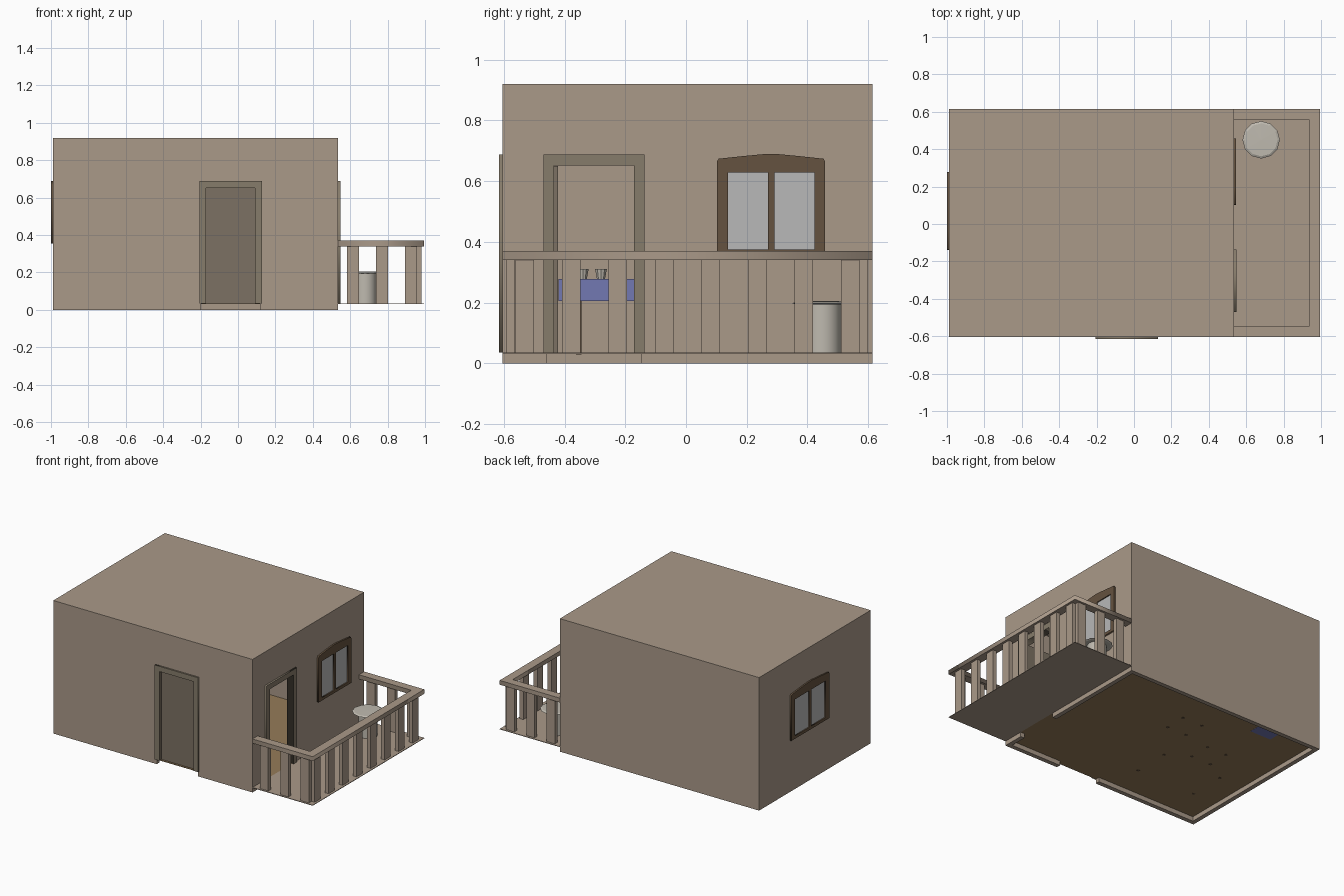
import bpy, bmesh, math
from mathutils import Matrix, Vector

if "Cube" in bpy.data.objects:
    bpy.data.objects.remove(bpy.data.objects["Cube"])


def mat(name, r, g, b):
    m = bpy.data.materials.new(name)
    m.diffuse_color = (r, g, b, 1)
    m.use_nodes = True
    m.node_tree.nodes["Principled BSDF"].inputs["Base Color"].default_value = m.diffuse_color
    return m


PLASTER = mat("plaster", 0.40, 0.32, 0.25)
TRIM = mat("trim", 0.24, 0.20, 0.145)
PANEL = mat("door_panel", 0.20, 0.165, 0.125)
DARK = mat("dark_wood", 0.13, 0.085, 0.05)
WOOD = mat("floor_wood", 0.30, 0.20, 0.10)
GLASS = mat("glass", 0.48, 0.48, 0.48)
STONE = mat("pale_stone", 0.52, 0.49, 0.43)
BLUE = mat("blue_cloth", 0.17, 0.19, 0.45)


def finish(name, bm, m):
    me = bpy.data.meshes.new(name)
    bm.to_mesh(me)
    bm.free()
    ob = bpy.data.objects.new(name, me)
    bpy.context.collection.objects.link(ob)
    if m:
        me.materials.append(m)
    return ob


def box(name, x0, x1, y0, y1, z0, z1, m=None):
    bm = bmesh.new()
    bmesh.ops.create_cube(bm, size=1)
    for v in bm.verts:
        v.co = (x0 if v.co.x < 0 else x1, y0 if v.co.y < 0 else y1, z0 if v.co.z < 0 else z1)
    return finish(name, bm, m)


def lathe(name, profile, centre, sides, m=None):
    """Spin an (r, z) profile around a vertical axis."""
    bm = bmesh.new()
    vs = [bm.verts.new((r, 0, z)) for r, z in profile]
    es = [bm.edges.new(p) for p in zip(vs, vs[1:])]
    bmesh.ops.spin(bm, geom=vs + es, cent=(0, 0, 0), axis=(0, 0, 1),
                   angle=2 * math.pi, steps=sides, use_merge=False)
    bmesh.ops.remove_doubles(bm, verts=bm.verts, dist=1e-4)
    bmesh.ops.recalc_face_normals(bm, faces=bm.faces)
    ob = finish(name, bm, m)
    ob.location = centre
    return ob


def activate(ob):
    bpy.ops.object.select_all(action='DESELECT')
    ob.select_set(True)
    bpy.context.view_layer.objects.active = ob


def plate(name, loops, thick, place, m):
    """Flat outline with optional holes, extruded both ways about the placing plane."""
    cu = bpy.data.curves.new(name, 'CURVE')
    cu.dimensions = '2D'
    cu.fill_mode = 'BOTH'
    cu.extrude = thick / 2
    for pts in loops:
        s = cu.splines.new('POLY')
        s.points.add(len(pts) - 1)
        for p, (u, v) in zip(s.points, pts):
            p.co = (u, v, 0, 1)
        s.use_cyclic_u = True
    ob = bpy.data.objects.new(name, cu)
    bpy.context.collection.objects.link(ob)
    ob.matrix_world = place
    cu.materials.append(m)
    activate(ob)
    bpy.ops.object.convert(target='MESH')
    return ob


def facing(u, w, origin):
    """Placement with local x along u, local y up, local z along w."""
    r = Matrix((Vector(u), Vector((0, 0, 1)), Vector(w))).transposed()
    return Matrix.Translation(origin) @ r.to_4x4()


def rect(u0, u1, v0, v1):
    return [(u0, v0), (u1, v0), (u1, v1), (u0, v1)]


# house shell: hollow block, open below, with two doorways
shell = box("house_shell", -0.99, 0.535, -0.605, 0.615, 0, 0.92, PLASTER)
cutters = [box("cut_room", -0.96, 0.505, -0.575, 0.585, -0.1, 0.89),
           box("cut_front_door", -0.198, 0.118, -0.7, -0.5, -0.1, 0.67),
           box("cut_side_door", 0.45, 0.6, -0.457, -0.148, -0.1, 0.67)]
for c in cutters:
    c.hide_render = True
    md = shell.modifiers.new("cut", 'BOOLEAN')
    md.operation = 'DIFFERENCE'
    md.solver = 'EXACT'
    md.object = c
    activate(shell)
    bpy.ops.object.modifier_apply(modifier=md.name)
    bpy.data.objects.remove(c)

# floors
box("room_floor", -0.962, 0.507, -0.577, 0.587, 0.031, 0.035, WOOD)
box("front_threshold", -0.198, 0.118, -0.605, -0.577, 0.031, 0.035, WOOD)
box("side_threshold", 0.507, 0.535, -0.457, -0.148, 0.031, 0.035, WOOD)
box("balcony_floor", 0.535, 0.995, -0.605, 0.615, 0.031, 0.035, PLASTER)


# door frames
def door_frame(name, place):
    w, t = 0.167, 0.036
    pts = [(-w, 0.035), (-w + t, 0.035), (-w + t, 0.652), (w - t, 0.652),
           (w - t, 0.035), (w, 0.035), (w, 0.688), (-w, 0.688)]
    plate(name, [pts], 0.052, place, TRIM)


door_frame("front_door_frame", facing((1, 0, 0), (0, -1, 0), (-0.04, -0.59, 0)))
door_frame("side_door_frame", facing((0, 1, 0), (1, 0, 0), (0.521, -0.303, 0)))
box("front_door", -0.175, 0.095, -0.592, -0.575, 0.035, 0.655, PANEL)
box("open_side_door", 0.24, 0.51, -0.436, -0.421, 0.036, 0.65, PANEL)


# windows: shallow arched frame, two panes
def window(name, half, place):
    top = [(1, 0.31), (0.97, 0.319), (0.5, 0.328), (0.08, 0.335)]
    outline = [(-half, 0), (half, 0)] + [(half * a, z) for a, z in top]
    outline += [(-half * a, z) for a, z in reversed(top)]
    b, mid = half * 0.8, half * 0.06
    holes = [rect(-b, -mid, 0.02, 0.273), rect(mid, b, 0.02, 0.273)]
    plate(name + "_frame", [outline] + holes, 0.05, place, DARK)
    plate(name + "_glass", [rect(-b - 0.01, b + 0.01, 0.01, 0.28)], 0.036, place, GLASS)


window("side_window", 0.178, facing((0, 1, 0), (1, 0, 0), (0.521, 0.28, 0.355)))
window("left_window", 0.208, facing((0, -1, 0), (-1, 0, 0), (-0.975, 0.069, 0.355)))

# balcony railing: one U-shaped top rail and flat balusters
rail = [(0.535, -0.605), (0.995, -0.605), (0.995, 0.615), (0.535, 0.615),
        (0.535, 0.558), (0.935, 0.558), (0.935, -0.548), (0.535, -0.548)]
plate("top_rail", [rail], 0.03, Matrix.Translation((0, 0, 0.355)), PLASTER)
for i in range(8):
    y = -0.531 + 0.1531 * i
    box("side_baluster", 0.952, 0.98, y - 0.031, y + 0.031, 0.034, 0.342, PLASTER)
for i in range(3):
    x = 0.615 + 0.155 * i
    for y in (-0.578, 0.586):
        box("end_baluster", x - 0.031, x + 0.031, y - 0.014, y + 0.014, 0.034, 0.342, PLASTER)

# balcony table
lathe("balcony_table_top", [(0, 0.194), (0.088, 0.194), (0.1, 0.198), (0.088, 0.204), (0, 0.206)],
      (0.68, 0.45, 0), 12, STONE)
base = lathe("balcony_table_base", [(0, 0.035), (0.06, 0.035), (0.06, 0.195), (0, 0.195)],
             (0.68, 0.45, 0), 24, STONE)
activate(base)
bpy.ops.object.shade_smooth_by_angle(angle=math.radians(40))


# furniture inside
def legs(name, xs, ys, top, m):
    for x in xs:
        for y in ys:
            box(name + "_leg", x - 0.009, x + 0.009, y - 0.009, y + 0.009, 0.03, top, m)


legs("table", (-0.78, -0.33), (-0.353, -0.10), 0.27, DARK)
box("table_cloth_top", -0.83, -0.28, -0.42, -0.04, 0.205, 0.278, BLUE)
for x, y in ((-0.4, -0.34), (-0.4, -0.22), (-0.6, -0.28)):
    lathe("cup", [(0, 0.278), (0.014, 0.278), (0.02, 0.31), (0, 0.31)], (x, y, 0), 10, STONE)


def chair(x, y):
    legs("chair", (x - 0.075, x + 0.075), (y - 0.075, y + 0.075), 0.155, DARK)
    box("chair_seat", x - 0.09, x + 0.09, y - 0.09, y + 0.09, 0.155, 0.17, DARK)
    box("chair_back", x - 0.09, x + 0.09, y + 0.075, y + 0.09, 0.17, 0.33, DARK)


chair(-0.55, 0.07)
chair(-0.2, 0.25)
box("blue_cabinet", -0.71, -0.55, 0.47, 0.58, 0.03, 0.32, BLUE)
